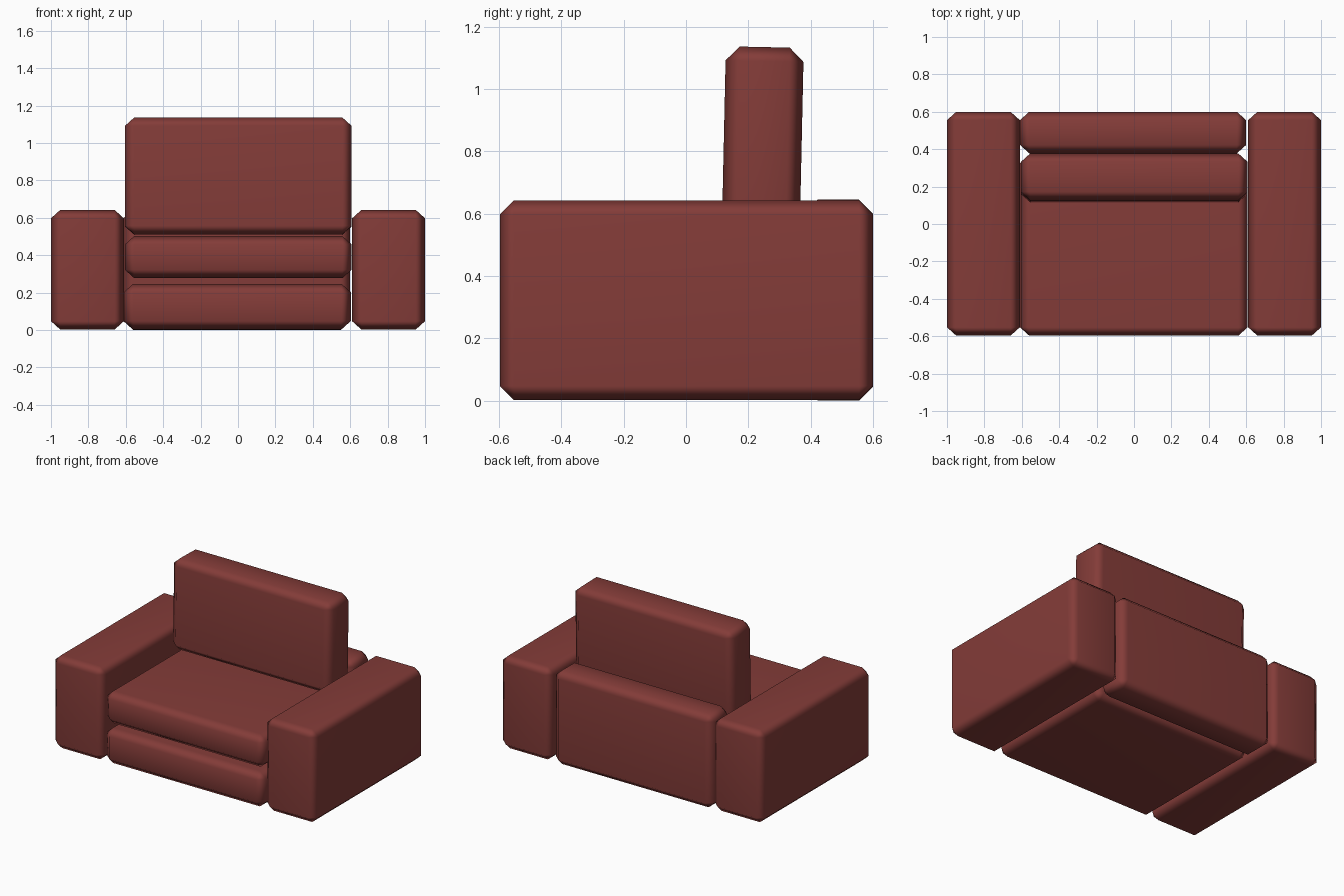
import bpy, bmesh
from mathutils import Matrix

if "Cube" in bpy.data.objects:
    bpy.data.objects.remove(bpy.data.objects["Cube"])

mat = bpy.data.materials.new("red_fabric")
mat.diffuse_color = (0.23, 0.045, 0.04, 1)
mat.use_nodes = True
mat.node_tree.nodes["Principled BSDF"].inputs["Base Color"].default_value = mat.diffuse_color

CHAMFER = (0.05, 0.045, 0.045)


def block(name, lo, hi, tilt=0.0):
    """Box between two corners with one-step chamfers, slightly wider along x."""
    size = [b - a for a, b in zip(lo, hi)]
    bm = bmesh.new()
    bmesh.ops.create_cube(bm, size=1)
    bmesh.ops.scale(bm, vec=[s / c for s, c in zip(size, CHAMFER)], verts=bm.verts)
    bmesh.ops.bevel(bm, geom=bm.edges[:], offset=1, segments=1,
                    affect='EDGES', profile=0.5)
    bmesh.ops.scale(bm, vec=CHAMFER, verts=bm.verts)
    bmesh.ops.rotate(bm, cent=(0, 0, 0), matrix=Matrix.Rotation(tilt, 3, 'X'), verts=bm.verts)
    for f in bm.faces:
        f.smooth = True
    mesh = bpy.data.meshes.new(name)
    bm.to_mesh(mesh)
    bm.free()
    mesh.materials.append(mat)
    ob = bpy.data.objects.new(name, mesh)
    ob.location = [(a + b) / 2 for a, b in zip(lo, hi)]
    bpy.context.collection.objects.link(ob)
    # keep the broad faces flat, blend the shading over the chamfers
    ob.modifiers.new("flat_faces", 'WEIGHTED_NORMAL')
    return ob


# Arms
block("right_arm", (0.61, -0.597, 0.002), (1.0, 0.6, 0.642))
block("left_arm", (-1.0, -0.597, 0.002), (-0.61, 0.6, 0.642))

# Base, seat cushion and rear panel
block("base", (-0.61, -0.597, 0.003), (0.603, 0.37, 0.247))
block("seat_cushion", (-0.605, -0.597, 0.277), (0.608, 0.37, 0.502))
block("rear_panel", (-0.61, 0.378, 0.0), (0.6, 0.6, 0.645))

# Back cushion, leaning slightly to the rear
block("back_cushion", (-0.605, 0.121, 0.51), (0.608, 0.371, 1.134), tilt=-0.022)
